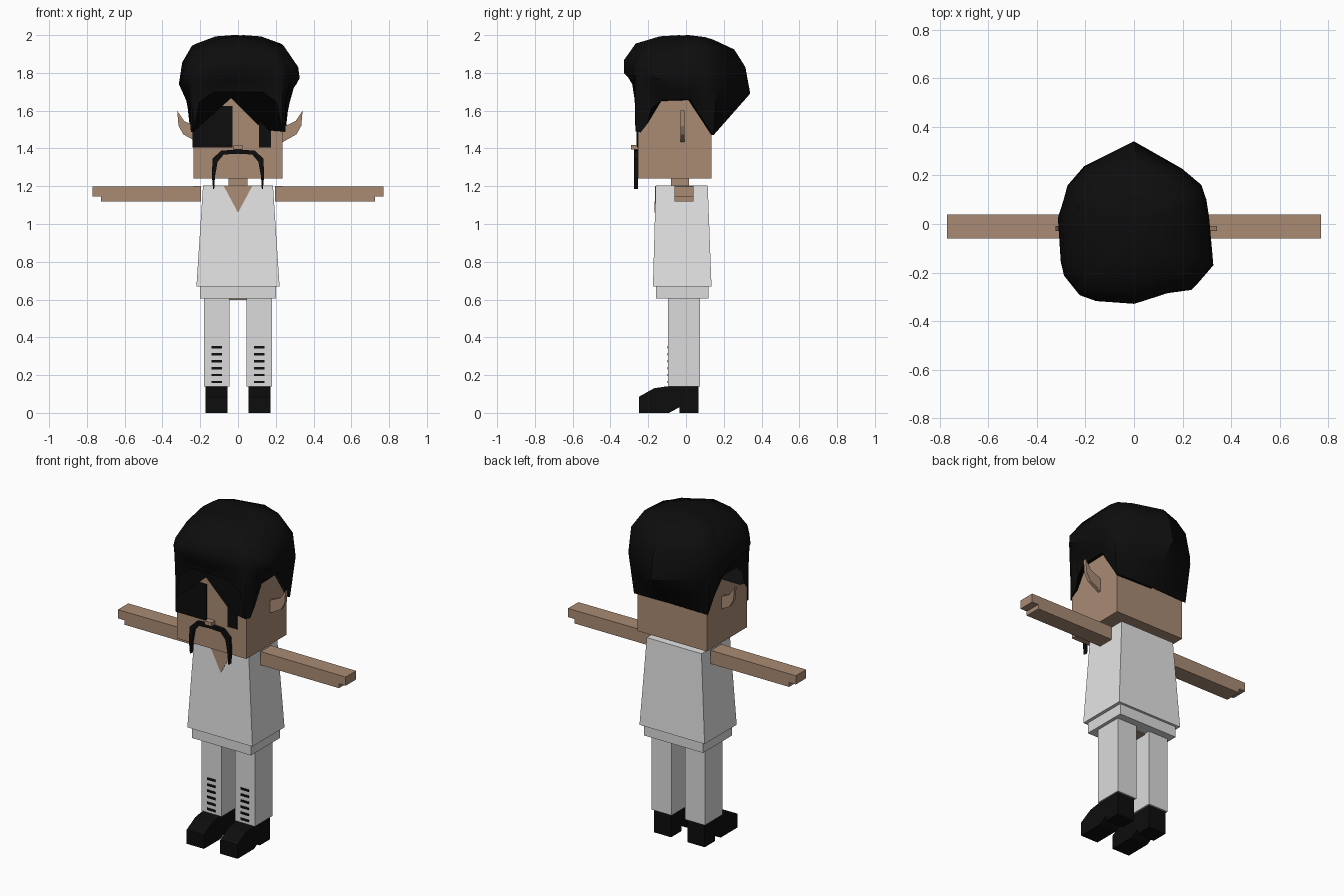
import bpy, bmesh, math

cube = bpy.data.objects.get("Cube")
if cube:
    bpy.data.objects.remove(cube, do_unlink=True)


def material(name, color):
    m = bpy.data.materials.new(name)
    m.use_nodes = True
    m.diffuse_color = (*color, 1)
    m.node_tree.nodes["Principled BSDF"].inputs["Base Color"].default_value = (*color, 1)
    return m


SKIN = material("tan skin", (0.40, 0.26, 0.175))
SHIRT = material("white cloth", (0.78, 0.78, 0.78))
TROUSERS = material("pale grey cloth", (0.71, 0.71, 0.71))
BLACK = material("black", (0.004, 0.004, 0.004))


def make(name, verts, faces, mat):
    bm = bmesh.new()
    vs = [bm.verts.new(v) for v in verts]
    for f in faces:
        bm.faces.new([vs[i] for i in f])
    bmesh.ops.recalc_face_normals(bm, faces=bm.faces)
    mesh = bpy.data.meshes.new(name)
    bm.to_mesh(mesh)
    bm.free()
    mesh.materials.append(mat)
    ob = bpy.data.objects.new(name, mesh)
    bpy.context.collection.objects.link(ob)
    return ob


def loft(name, rings, mat):
    """Closed solid through rings that have equal point counts."""
    n = len(rings[0])
    faces = [list(range(n)), list(range(n * (len(rings) - 1), n * len(rings)))]
    for r in range(len(rings) - 1):
        for i in range(n):
            j = (i + 1) % n
            faces.append([r * n + i, r * n + j, (r + 1) * n + j, (r + 1) * n + i])
    return make(name, [p for ring in rings for p in ring], faces, mat)


def rect(x0, x1, y0, y1, z):
    return [(x0, y0, z), (x1, y0, z), (x1, y1, z), (x0, y1, z)]


def box(name, x0, x1, y0, y1, z0, z1, mat):
    return loft(name, [rect(x0, x1, y0, y1, z0), rect(x0, x1, y0, y1, z1)], mat)


def front_prism(name, xz, y0, y1, mat):
    return loft(name, [[(x, y, z) for x, z in xz] for y in (y0, y1)], mat)


def side_prism(name, yz, x0, x1, mat):
    return loft(name, [[(x, y, z) for y, z in yz] for x in (x0, x1)], mat)


# Head, neck and body
box("head", -0.235, 0.235, -0.255, 0.135, 1.24, 1.75, SKIN)
box("neck", -0.05, 0.05, -0.08, 0.015, 1.17, 1.25, SKIN)
loft("shirt", [rect(-0.22, 0.22, -0.175, 0.135, 0.67),
               rect(-0.185, 0.185, -0.16, 0.115, 1.205)], SHIRT)
box("hips", -0.2, 0.2, -0.16, 0.12, 0.605, 0.68, TROUSERS)
box("crotch", -0.045, 0.045, -0.06, 0.04, 0.598, 0.606, SKIN)

# Open collar, following the slope of the shirt front
collar = [(-0.075, 1.2), (0.075, 1.2), (0, 1.06)]
loft("open_collar", [[(x, -0.16 - (1.205 - z) * 0.028 + d, z) for x, z in collar]
                     for d in (-0.003, 0.004)], SKIN)

# Limbs, ears and shoes on both sides
for s, side in ((1, "left"), (-1, "right")):
    def span(a, b):
        return sorted((s * a, s * b))

    arm = [(0.195, 1.118), (0.725, 1.118), (0.725, 1.145), (0.77, 1.145),
           (0.77, 1.198), (0.195, 1.2)]
    front_prism(side + "_arm", [(s * x, z) for x, z in arm], -0.06, 0.04, SKIN)

    shift = 0 if s > 0 else -0.02
    ear = [(0.23, 1.43), (0.31, 1.475), (0.335, 1.52), (0.342, 1.6),
           (0.305, 1.545), (0.23, 1.51)]
    front_prism(side + "_ear", [(s * (x + shift), z) for x, z in ear], -0.028, -0.008, SKIN)

    box(side + "_leg", *span(0.045, 0.18), -0.095, 0.075, 0.14, 0.61, TROUSERS)

    shoe = [(-0.25, 0), (-0.25, 0.085), (-0.17, 0.13), (-0.1, 0.141), (0.065, 0.141),
            (0.065, 0), (-0.035, 0), (-0.035, 0.03), (-0.09, 0)]
    side_prism(side + "_shoe", shoe, *span(0.055, 0.172), BLACK)

    for i in range(6):
        z = 0.157 + i * 0.037
        box(f"{side}_lace_{i + 1}", *span(0.085, 0.141), -0.099, -0.094, z, z + 0.013, BLACK)

# Face
box("eye_patch", -0.24, -0.03, -0.262, -0.253, 1.405, 1.625, BLACK)
box("left_eye", 0.11, 0.175, -0.259, -0.253, 1.405, 1.545, BLACK)
box("nose", -0.024, 0.024, -0.29, -0.25, 1.395, 1.418, SKIN)

# Drooping moustache: a band between an outer and an inner arch
outer = [(0.0, 1.395), (0.09, 1.388), (0.135, 1.345), (0.138, 1.25), (0.132, 1.185)]
inner = [(0.0, 1.372), (0.075, 1.368), (0.108, 1.33), (0.122, 1.25), (0.126, 1.185)]


def arch(half):
    return [(-x, z) for x, z in reversed(half[1:])] + half


sections = [[(xo, -0.276, zo), (xo, -0.253, zo), (xi, -0.253, zi), (xi, -0.276, zi)]
            for (xo, zo), (xi, zi) in zip(arch(outer), arch(inner))]
loft("moustache", sections, BLACK)

# Hair: a hairline hugging the head, lofted out to an uneven outline and over the crown
half_line = [(0, -0.265, 1.7), (0.13, -0.265, 1.7), (0.205, -0.268, 1.645),
             (0.235, -0.268, 1.49), (0.25, -0.24, 1.485), (0.25, -0.205, 1.53),
             (0.25, -0.185, 1.61), (0.25, -0.13, 1.655), (0.25, 0.02, 1.66),
             (0.25, 0.085, 1.56), (0.25, 0.145, 1.47), (0.13, 0.15, 1.475), (0, 0.15, 1.475)]
hairline = half_line + [(-x, y, z) for x, y, z in half_line[-2:0:-1]]
outline = [(0, 0.34), (0.1, 0.31), (0.29, 0.15), (0.31, 0.02), (0.335, -0.16),
           (0.24, -0.27), (0.13, -0.285), (-0.02, -0.335), (-0.21, -0.31),
           (-0.29, -0.21), (-0.33, -0.02), (-0.3, 0.06), (-0.26, 0.21)]


def on_outline(x, y):
    """Where the ray from the centre through (x, y) meets the outline."""
    for i, (ax, ay) in enumerate(outline):
        bx, by = outline[(i + 1) % len(outline)]
        ex, ey = bx - ax, by - ay
        det = x * ey - y * ex
        if abs(det) < 1e-9:
            continue
        t = (ax * ey - ay * ex) / det
        u = (ax * y - ay * x) / det
        if t > 0 and -1e-6 <= u <= 1 + 1e-6:
            return x * t, y * t
    return x, y


wide = []
for x, y, z in hairline:
    px, py = on_outline(x, y)
    wide.append((px, py, 1.745 - 0.16 * py))
middle = []
for (x, y, z), (px, py, pz) in zip(hairline, wide):
    k = 0.2 if y < -0.18 else 0.5
    middle.append((x + (px - x) * k, y + (py - y) * k, z + (pz - z) * 0.5))


def crown(scale, z, dx, dy):
    return [(x * scale + dx, y * scale + dy, z + 0.02 * math.sin(3 * math.atan2(y, x)) * scale)
            for x, y, _ in wide]


hair = loft("hair", [hairline, middle, wide, crown(0.96, 1.85, 0.005, -0.012),
                     crown(0.78, 1.94, 0, -0.01), crown(0.42, 1.985, 0, 0),
                     crown(0.1, 1.998, 0, 0)], BLACK)
bpy.context.view_layer.objects.active = hair
hair.select_set(True)
bpy.ops.object.shade_smooth_by_angle(angle=math.radians(40))
hair.select_set(False)
